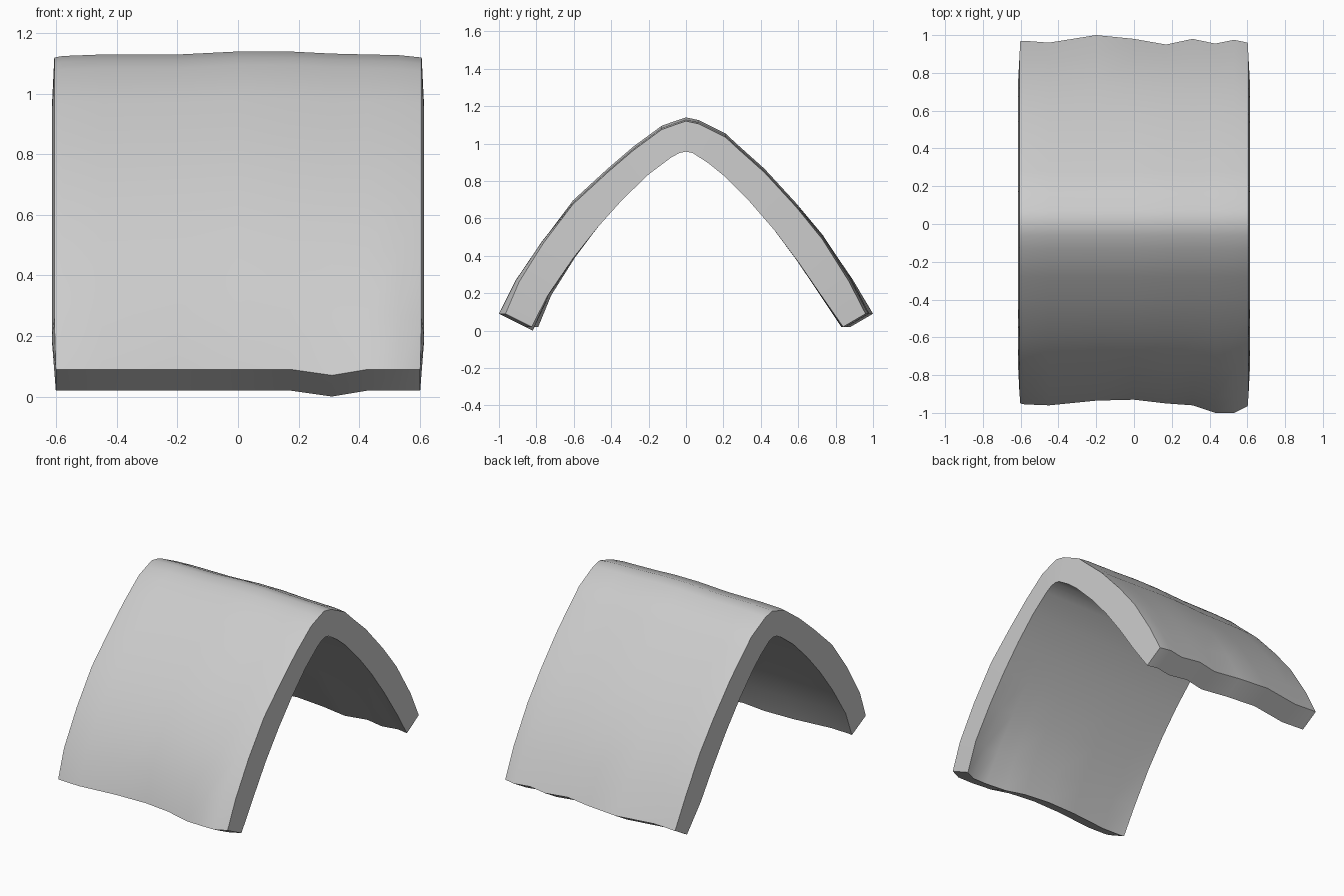
import bpy, bmesh

if "Cube" in bpy.data.objects:
    bpy.data.objects.remove(bpy.data.objects["Cube"])

# Cross-section in (y, z), front foot to back foot: outer skin and inner skin
outer = [(-0.96, 0.09), (-0.89, 0.28), (-0.76, 0.49), (-0.605, 0.695), (-0.42, 0.865),
         (-0.28, 0.985), (-0.13, 1.095), (-0.06, 1.12), (0, 1.14), (0.07, 1.125), (0.21, 1.055),
         (0.28, 0.99), (0.42, 0.865), (0.59, 0.68), (0.73, 0.51), (0.875, 0.285), (0.97, 0.09)]
inner = [(-0.82, 0.02), (-0.735, 0.19), (-0.60, 0.39), (-0.47, 0.555), (-0.34, 0.70),
         (-0.2, 0.835), (-0.08, 0.925), (-0.035, 0.95), (0, 0.957), (0.035, 0.95), (0.12, 0.895),
         (0.2, 0.83), (0.34, 0.69), (0.47, 0.54), (0.60, 0.37), (0.73, 0.185), (0.85, 0.02)]

# Stations along the ridge: x, front foot shift, back foot shift, ridge drop
stations = [(-0.61, 0.01, 0.0, 0.02), (-0.58, 0.005, 0.0, 0.015), (-0.45, 0.0, -0.01, 0.01),
            (-0.2, 0.025, 0.03, 0.01), (0.0, 0.03, 0.01, 0.0), (0.17, 0.01, -0.02, 0.0),
            (0.31, 0.0, 0.01, 0.007), (0.43, -0.04, -0.015, 0.01), (0.53, -0.04, 0.005, 0.012),
            (0.61, -0.005, -0.01, 0.02)]
decay = {0: 1.0, 1: 0.5, 2: 0.2}
n = len(outer)

bm = bmesh.new()
rings = []
for x, front, back, drop in stations:
    ring = []
    for skin, side in ((outer, 0), (inner, 1)):
        for i, (y, z) in enumerate(skin):
            y += front * decay.get(i, 0) + back * decay.get(n - 1 - i, 0)
            if side == 0 and 0 < i < n - 1:
                z -= drop
            if x == 0.31 and i == 0:
                z -= 0.02
            # side walls lean in at the feet and along the outer skin
            xx = x
            if abs(x) > 0.6:
                foot = i in (0, n - 1)
                xx = (0.602 if foot else 0.607 if side == 0 else 0.615) * (1 if x > 0 else -1)
            ring.append(bm.verts.new((xx, y, z)))
    rings.append(ring[:n] + ring[n:][::-1])

# Skins and foot edges
for a, b in zip(rings, rings[1:]):
    for k in range(2 * n):
        j = (k + 1) % (2 * n)
        bm.faces.new((a[k], b[k], b[j], a[j]))
# Side walls
for r in (rings[0], rings[-1]):
    for k in range(n - 1):
        bm.faces.new((r[k], r[k + 1], r[2 * n - 2 - k], r[2 * n - 1 - k]))
bmesh.ops.recalc_face_normals(bm, faces=bm.faces)
low = min(v.co.z for v in bm.verts)
bmesh.ops.translate(bm, verts=bm.verts, vec=(0, 0, -low))

mesh = bpy.data.meshes.new("curved_ridge_tile")
bm.to_mesh(mesh)
bm.free()
tile = bpy.data.objects.new("curved_ridge_tile", mesh)
bpy.context.collection.objects.link(tile)
bpy.context.view_layer.objects.active = tile
tile.select_set(True)
bpy.ops.object.shade_smooth_by_angle(angle=0.6)
